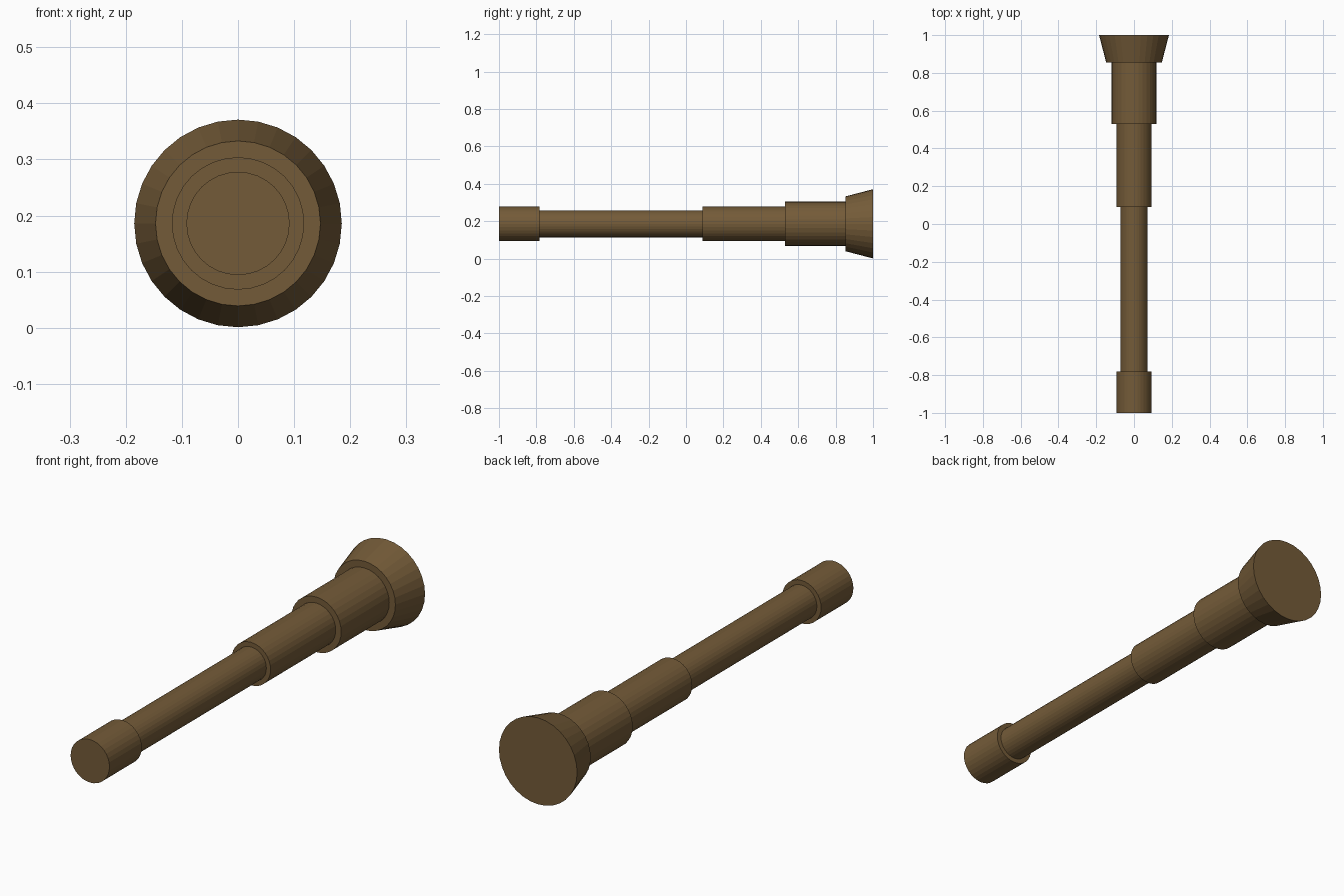
import bpy
import math

if "Cube" in bpy.data.objects:
    bpy.data.objects.remove(bpy.data.objects["Cube"])

AXIS_Z = 0.186
SIDES = 32

wood = bpy.data.materials.new("brown wood")
wood.diffuse_color = (0.175, 0.105, 0.040, 1.0)
wood.use_nodes = True
wood.node_tree.nodes["Principled BSDF"].inputs["Base Color"].default_value = wood.diffuse_color


def section(name, y0, y1, r0, r1):
    """Round section along y, from y0 (radius r0) to y1 (radius r1)."""
    bpy.ops.mesh.primitive_cone_add(
        vertices=SIDES, radius1=r0, radius2=r1, depth=y1 - y0,
        location=(0, (y0 + y1) / 2, AXIS_Z), rotation=(-math.pi / 2, 0, 0))
    ob = bpy.context.object
    ob.name = name
    ob.data.materials.append(wood)
    return ob


# Eyepiece, then the nested tubes widening towards the flared end
section("eyepiece", -1.0, -0.782, 0.092, 0.092)
section("thin_tube", -0.782, 0.089, 0.072, 0.072)
section("middle_tube", 0.089, 0.529, 0.092, 0.092)
section("wide_tube", 0.529, 0.854, 0.118, 0.118)
section("flared_end", 0.854, 1.0, 0.147, 0.185)
